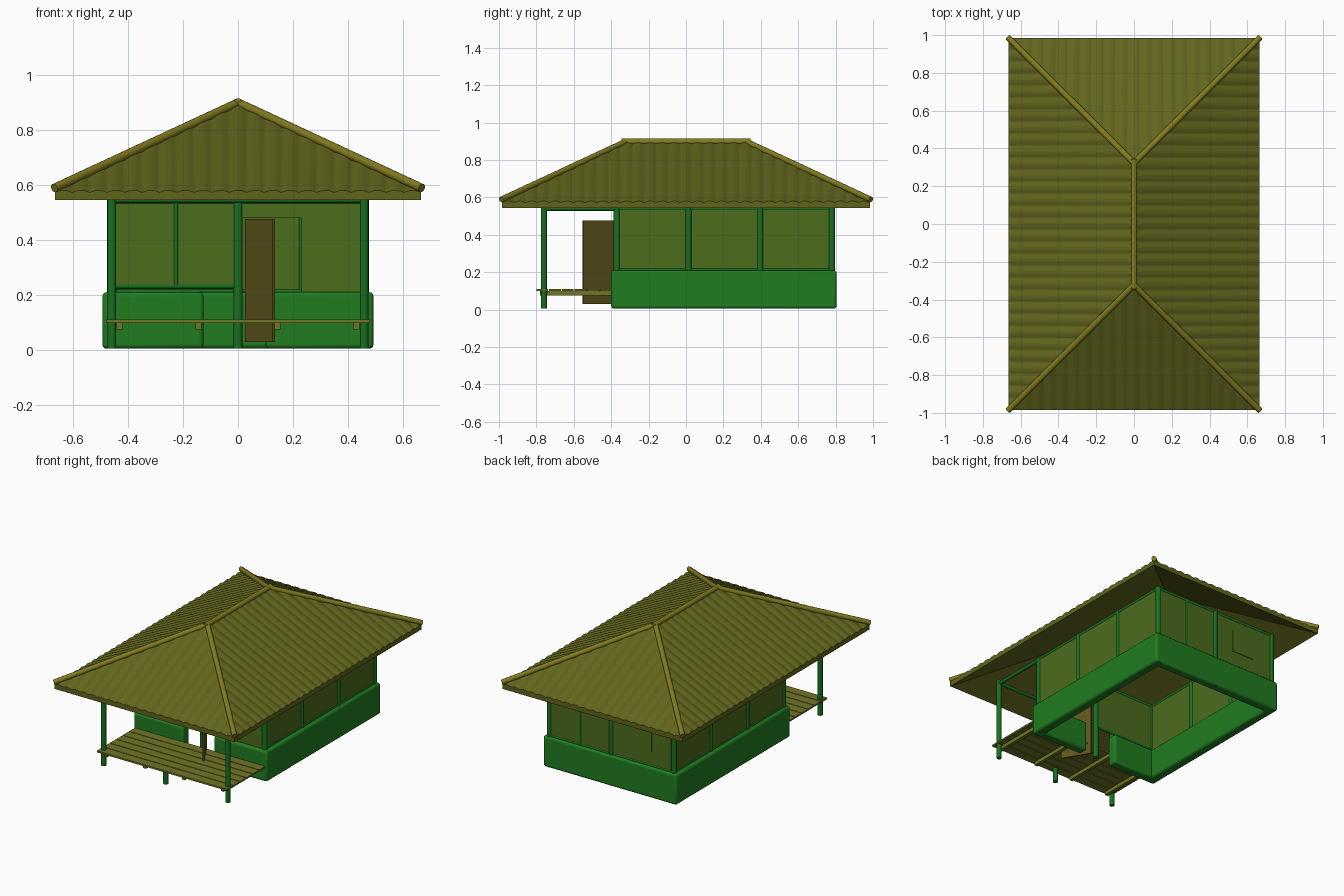
import bpy, bmesh, math
from mathutils import Vector

if "Cube" in bpy.data.objects:
    bpy.data.objects.remove(bpy.data.objects["Cube"])

def mat(name, r, g, b):
    m = bpy.data.materials.new(name)
    m.diffuse_color = (r, g, b, 1)
    m.use_nodes = True
    m.node_tree.nodes["Principled BSDF"].inputs["Base Color"].default_value = m.diffuse_color
    return m

ROOF = mat("roof_olive", 0.12, 0.13, 0.012)
CAP = mat("ridge_olive", 0.22, 0.20, 0.015)
WALL = mat("wall_green", 0.07, 0.15, 0.012)
BASE = mat("base_green", 0.015, 0.20, 0.015)
POST = mat("post_green", 0.01, 0.16, 0.015)
WOOD = mat("deck_wood", 0.16, 0.18, 0.02)
DOOR = mat("door_brown", 0.11, 0.09, 0.012)

def add(bm, name, m):
    bmesh.ops.recalc_face_normals(bm, faces=bm.faces)
    me = bpy.data.meshes.new(name)
    bm.to_mesh(me)
    bm.free()
    me.materials.append(m)
    o = bpy.data.objects.new(name, me)
    bpy.context.collection.objects.link(o)
    return o

def smooth(o, angle=40):
    bpy.ops.object.select_all(action='DESELECT')
    o.select_set(True)
    bpy.context.view_layer.objects.active = o
    bpy.ops.object.shade_smooth_by_angle(angle=math.radians(angle))

def box(name, m, x0, x1, y0, y1, z0, z1, bevel=0):
    bm = bmesh.new()
    bmesh.ops.create_cube(bm, size=1)
    for v in bm.verts:
        v.co = Vector(((x0 + x1) / 2 + v.co.x * (x1 - x0),
                       (y0 + y1) / 2 + v.co.y * (y1 - y0),
                       (z0 + z1) / 2 + v.co.z * (z1 - z0)))
    o = add(bm, name, m)
    if bevel:
        b = o.modifiers.new("round", 'BEVEL')
        b.width, b.segments = bevel, 3
        smooth(o)
    return o

def pole(name, m, a, b, r, sides=12):
    a, b = Vector(a), Vector(b)
    bm = bmesh.new()
    bmesh.ops.create_cone(bm, cap_ends=True, segments=sides, radius1=r, radius2=r, depth=(b - a).length)
    q = (b - a).to_track_quat('Z', 'Y')
    for v in bm.verts:
        v.co = q @ v.co + (a + b) / 2
    o = add(bm, name, m)
    smooth(o)
    return o

# Corrugated hip roof: each slope is a row of columns from eave to hip or ridge
RX, RY, EAVE, RIDGE, THICK = 0.665, 0.985, 0.572, 0.892, 0.028

def slope(name, half_len, half_depth, angle, waves):
    bm = bmesh.new()
    n = waves * 8
    prev = None
    for i in range(n + 1):
        t = -half_len + 2 * half_len * i / n
        run = max(0.0005, min(RX, half_len - abs(t)))
        wave = 0.008 * abs(math.sin(math.pi * waves * i / n))
        z0, z1 = EAVE + wave, EAVE + wave + run / RX * (RIDGE - EAVE)
        col = []
        for d, z in ((0, z0), (run, z1), (run, z1 - THICK - wave), (0, EAVE - THICK)):
            p = Vector((t, -half_depth + d))
            c, s = math.cos(angle), math.sin(angle)
            col.append(bm.verts.new((p.x * c - p.y * s, p.x * s + p.y * c, z)))
        if prev:
            for k in range(4):
                j = (k + 1) % 4
                bm.faces.new((prev[k], prev[j], col[j], col[k]))
        else:
            bm.faces.new(col)
        prev = col
    bm.faces.new(prev)
    smooth(add(bm, name, ROOF))

slope("roof_front", RX, RY, 0, 21)
slope("roof_right", RY, RX, math.pi / 2, 31)
slope("roof_back", RX, RY, math.pi, 21)
slope("roof_left", RY, RX, -math.pi / 2, 31)

# Ridge and hip caps
pole("ridge_cap", CAP, (0, -0.345, 0.897), (0, 0.345, 0.897), 0.017)
for sx in (-1, 1):
    for sy in (-1, 1):
        pole("hip_cap", CAP, (sx * 0.667, sy * 0.988, 0.588), (0, sy * 0.322, 0.898), 0.016)

# Thick rounded base walls, with an entrance gap at the front
box("base_right", BASE, 0.425, 0.492, -0.40, 0.805, 0.005, 0.21, 0.015)
box("base_left", BASE, -0.492, -0.425, -0.40, 0.805, 0.005, 0.21, 0.015)
box("base_back", BASE, -0.485, 0.485, 0.74, 0.805, 0.005, 0.21, 0.015)
box("base_front_left", BASE, -0.485, -0.125, -0.40, -0.335, 0.005, 0.21, 0.015)
box("base_front_right", BASE, 0.10, 0.485, -0.40, -0.335, 0.005, 0.21, 0.015)

# Upper wall panels
PX, YF, YB, TOP = 0.458, -0.37, 0.78, 0.55
for s in (-1, 1):
    box("side_wall", WALL, s * PX - 0.008, s * PX + 0.008, YF, YB, 0.20, TOP)
box("back_wall", WALL, -PX, PX, YB - 0.008, YB + 0.008, 0.20, TOP)
box("front_wall_left", WALL, -PX, 0, YF - 0.008, YF + 0.008, 0.235, TOP)
box("front_wall_right", WALL, 0.23, PX, YF - 0.008, YF + 0.008, 0.20, TOP)
box("door_lintel", WALL, 0, 0.23, YF - 0.008, YF + 0.008, 0.48, TOP)

# Wall posts, mullions, sill and top plates
for x in (-PX, PX):
    for i in range(4):
        y = YF + (YB - YF) * i / 3
        pole("wall_post", POST, (x, y, 0.005), (x, y, TOP), 0.017)
    pole("side_plate", POST, (x, -0.77, 0.54), (x, YB, 0.54), 0.012)
    pole("side_sill", POST, (x, YF, 0.212), (x, YB, 0.212), 0.011)
for y in (YF, YB):
    pole("centre_post", POST, (0, y, 0.005), (0, y, TOP), 0.017)
    pole("cross_plate", POST, (-PX, y, 0.54), (PX, y, 0.54), 0.012)
pole("front_mullion", POST, (-0.225, YF - 0.004, 0.235), (-0.225, YF - 0.004, TOP), 0.008)
pole("back_mullion", POST, (0.23, YB, 0.21), (0.23, YB, TOP), 0.012)
pole("front_sill", POST, (-PX, YF, 0.232), (0, YF, 0.232), 0.01)
pole("back_sill", POST, (-PX, YB, 0.212), (PX, YB, 0.212), 0.011)

# Shuttered back window
box("back_window", WALL, -0.30, -0.14, YB, YB + 0.012, 0.31, 0.46)

# Open door leaf, swung outwards
door = box("door", DOOR, 0, 0.197, -0.005, 0.005, 0.03, 0.475)
door.location = (0.03, -0.38, 0)
door.rotation_euler.z = math.atan2(-0.17, 0.10)

# Porch posts, deck planks and joists
for x in (-PX, PX):
    pole("porch_post", POST, (x, -0.76, 0.005), (x, -0.76, 0.56), 0.016)
pole("porch_foot", POST, (0, -0.76, 0.005), (0, -0.76, 0.10), 0.016)
pole("porch_plate", POST, (-PX, -0.76, 0.545), (PX, -0.76, 0.545), 0.011)
for i in range(6):
    y = -0.80 + i * 0.068
    box("deck_plank", WOOD, -0.48, 0.48, y, y + 0.063, 0.099, 0.11)
for x in (-0.43, -0.143, 0.143, 0.43):
    box("deck_joist", WOOD, x - 0.011, x + 0.011, -0.78, -0.39, 0.075, 0.099)
